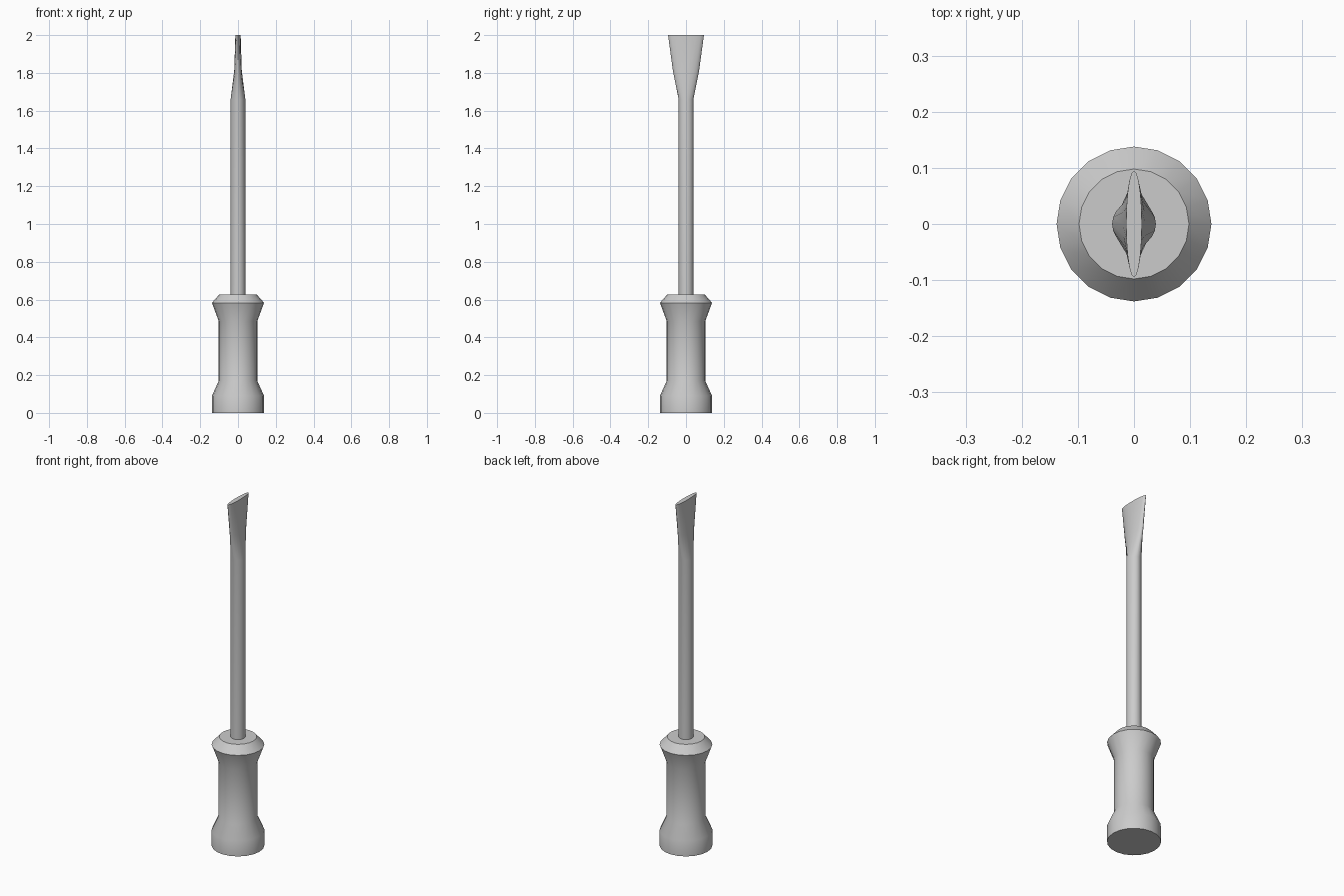
import bpy, bmesh
from math import cos, sin, tau, radians

if "Cube" in bpy.data.objects:
    bpy.data.objects.remove(bpy.data.objects["Cube"])

SIDES = 20


def loft(name, rings):
    """Skin elliptical rings (rx, ry, z) into a capped solid."""
    bm = bmesh.new()
    loops = [[bm.verts.new((rx * cos(tau * i / SIDES), ry * sin(tau * i / SIDES), z))
              for i in range(SIDES)] for rx, ry, z in rings]
    for a, b in zip(loops, loops[1:]):
        for i in range(SIDES):
            j = (i + 1) % SIDES
            bm.faces.new((a[i], a[j], b[j], b[i]))
    bm.faces.new(loops[0][::-1])
    bm.faces.new(loops[-1])
    mesh = bpy.data.meshes.new(name)
    bm.to_mesh(mesh)
    bm.free()
    ob = bpy.data.objects.new(name, mesh)
    bpy.context.collection.objects.link(ob)
    bpy.ops.object.select_all(action='DESELECT')
    ob.select_set(True)
    bpy.context.view_layer.objects.active = ob
    bpy.ops.object.shade_smooth_by_angle(angle=radians(35))
    return ob


# Handle: flared at both ends with a slim grip
handle_profile = [(0.138, 0), (0.138, 0.09), (0.102, 0.17),
                  (0.102, 0.485), (0.138, 0.583), (0.098, 0.628)]
loft("handle", [(r, r, z) for r, z in handle_profile])

# Round shaft that flattens and widens into the flat tip
loft("shaft_and_blade", [(0.039, 0.039, 0.62), (0.039, 0.039, 1.66),
                         (0.02, 0.069, 1.81), (0.014, 0.095, 2.0)])
